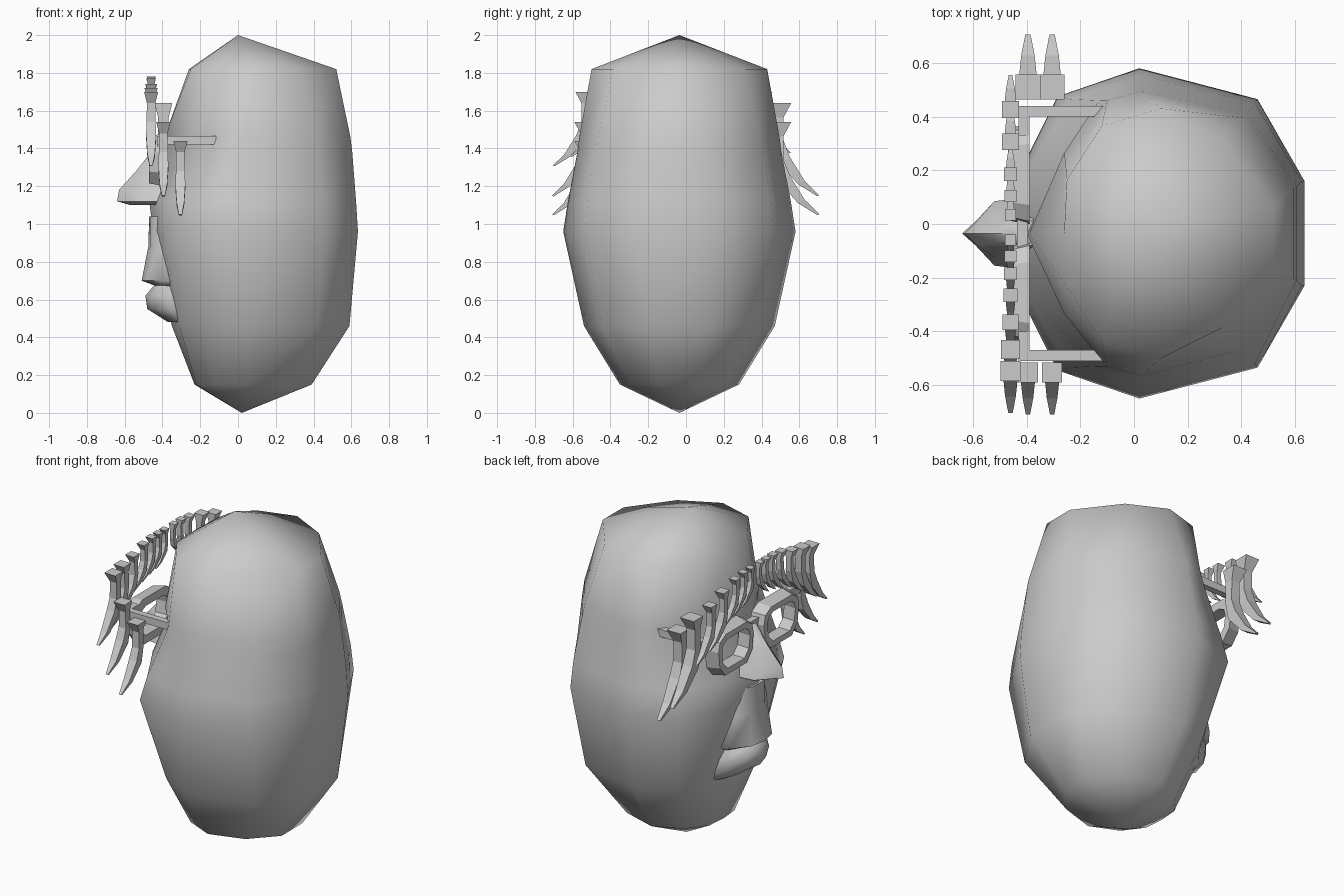
import bpy, bmesh, math

if "Cube" in bpy.data.objects:
    bpy.data.objects.remove(bpy.data.objects["Cube"])

CY = -0.035  # face symmetry plane


def finish(name, bm, angle):
    bmesh.ops.recalc_face_normals(bm, faces=bm.faces)
    me = bpy.data.meshes.new(name)
    bm.to_mesh(me)
    bm.free()
    ob = bpy.data.objects.new(name, me)
    bpy.context.collection.objects.link(ob)
    if angle:
        bpy.ops.object.select_all(action='DESELECT')
        bpy.context.view_layer.objects.active = ob
        ob.select_set(True)
        bpy.ops.object.shade_smooth_by_angle(angle=math.radians(angle))
    return ob


def loft(name, rings, angle=0, closed=False, apex=None):
    """Skin rings of 3D points; caps, apex points or a closed loop at the ends."""
    bm = bmesh.new()
    vs = [[bm.verts.new(p) for p in r] for r in rings]
    n = len(rings[0])
    pairs = list(zip(vs, vs[1:])) + ([(vs[-1], vs[0])] if closed else [])
    for a, b in pairs:
        for i in range(n):
            j = (i + 1) % n
            bm.faces.new((a[i], a[j], b[j], b[i]))
    if apex:
        for ring, p in zip((vs[0], vs[-1]), apex):
            v = bm.verts.new(p)
            for i in range(n):
                bm.faces.new((ring[i], ring[(i + 1) % n], v))
    elif not closed:
        bm.faces.new(vs[0])
        bm.faces.new(vs[-1])
    return finish(name, bm, angle)


def mirrored(z, half):
    """Half outline (first point on the centre plane) to a full ring."""
    return ([(x, CY + y, z) for x, y in half] +
            [(x, CY - y, z) for x, y in reversed(half[1:])])


def box(name, x0, x1, y0, y1, z0, z1):
    return loft(name, [[(x, y0, z0), (x, y1, z0), (x, y1, z1), (x, y0, z1)] for x in (x0, x1)])


# Head: ten-sided egg with a recessed eye region, face toward -x
head = [
    (1.82, [(-.26, 0), (-.25, .20), (-.12, .40), (.10, .465), (.33, .35), (.52, .10)]),
    (1.46, [(-.39, 0), (-.26, .30), (-.10, .495), (.03, .53), (.41, .43), (.595, .17)]),
    (1.38, [(-.40, 0), (-.26, .28), (-.13, .495), (.03, .54), (.42, .445), (.605, .175)]),
    (1.12, [(-.47, 0), (-.40, .22), (-.24, .50), (.02, .59), (.45, .485), (.625, .195)]),
    (0.96, [(-.45, 0), (-.40, .28), (-.285, .51), (.02, .615), (.46, .50), (.635, .195)]),
    (0.46, [(-.35, 0), (-.31, .22), (-.19, .39), (.03, .505), (.42, .41), (.59, .16)]),
    (0.15, [(-.23, 0), (-.22, .12), (-.13, .24), (.04, .315), (.25, .25), (.39, .10)]),
]
loft("head", [mirrored(z, h) for z, h in head], 85, apex=((0, CY, 2.0), (.02, CY, 0)))

# Nose
nose = [
    (1.40, [(-.445, 0), (-.43, .025), (-.40, .045), (-.25, .05)]),
    (1.28, [(-.54, 0), (-.515, .03), (-.45, .06), (-.30, .09)]),
    (1.18, [(-.63, 0), (-.585, .045), (-.51, .095), (-.38, .12)]),
    (1.12, [(-.64, 0), (-.59, .045), (-.52, .12), (-.40, .135)]),
    (1.10, [(-.57, 0), (-.54, .04), (-.50, .09), (-.40, .10)]),
]
loft("nose", [mirrored(z, h) for z, h in nose], 60)

# Lips
upper = [
    (1.04, [(-.47, 0), (-.465, .06), (-.42, .12), (-.30, .15)]),
    (0.88, [(-.475, 0), (-.465, .07), (-.42, .15), (-.30, .19)]),
    (0.70, [(-.51, 0), (-.49, .10), (-.41, .20), (-.25, .23)]),
    (0.67, [(-.43, 0), (-.42, .09), (-.37, .17), (-.25, .20)]),
]
lower = [
    (0.68, [(-.44, 0), (-.43, .09), (-.37, .17), (-.25, .20)]),
    (0.62, [(-.49, 0), (-.47, .10), (-.39, .19), (-.25, .23)]),
    (0.55, [(-.48, 0), (-.45, .10), (-.37, .21), (-.22, .25)]),
    (0.48, [(-.37, 0), (-.36, .10), (-.30, .22), (-.20, .25)]),
]
loft("upper_lip", [mirrored(z, h) for z, h in upper], 60)
loft("lower_lip", [mirrored(z, h) for z, h in lower], 60)

# Spectacle frames, bridge and side arms
LENS = [(-.6, 1), (.6, 1), (.92, .75), (1, .3), (.92, -.5), (.6, -1), (-.6, -1),
        (-.92, -.5), (-1, .3), (-.92, .75)]
for side, label in ((1, "left"), (-1, "right")):
    def outline(x, hw, hh):
        return [(x, CY + .22 * side + u * hw, 1.34 + v * hh) for u, v in LENS]
    loft(label + "_rim", [outline(-.47, .17, .125), outline(-.39, .19, .14),
                          outline(-.39, .14, .09), outline(-.47, .135, .09)], closed=True)
    y = CY + .455 * side
    box(label + "_arm", -.43, -.05, y - .02, y + .02, 1.42, 1.465)
    box(label + "_hinge", -.43, -.39, min(y, y - .09 * side), max(y, y - .09 * side), 1.41, 1.465)
box("bridge", -.435, -.395, CY - .06, CY + .06, 1.38, 1.42)

# Brow tufts: flared block on top, tapering to an outward-curling tip
# (drop, outward shift, half width x, half width y)
BLADE = [(0, .01, .047, .047), (.075, -.01, .028, .027), (.2, -.01, .03, .027),
         (.3, .02, .033, .03), (.42, .11, .025, .018), (.49, .20, .01, .005)]


def tuft(x, y, top, s):
    d = 1 if y > CY else -1
    rings = []
    for k, (drop, out, wx, wy) in enumerate(BLADE):
        px, py, z = wx * s, wy * s, top - drop * s
        c = y + d * out * s
        tilt = .5 * wy * s * (k > 2)  # inner edge rides lower along the curl
        rings.append([(x - px, c - py, z - tilt * d), (x + px, c - py, z - tilt * d),
                      (x + px, c + py, z + tilt * d), (x - px, c + py, z + tilt * d)])
    loft("brow_tuft", rings)


for y, top, s in ((.42, 1.70, .66), (.30, 1.74, .66), (.18, 1.77, .52), (.10, 1.78, .48), (.03, 1.78, .44),
                  (-.055, 1.78, .44), (-.115, 1.78, .46), (-.18, 1.78, .5), (-.26, 1.77, .54),
                  (-.36, 1.74, .62), (-.46, 1.72, .74), (-.54, 1.70, .8)):
    tuft(-.46, y, top, s)
for x, y, top, s in ((-.395, .50, 1.64, 1), (-.305, .50, 1.54, 1),
                     (-.395, -.545, 1.54, .8), (-.305, -.545, 1.44, .8)):
    tuft(x, y, top, s)
